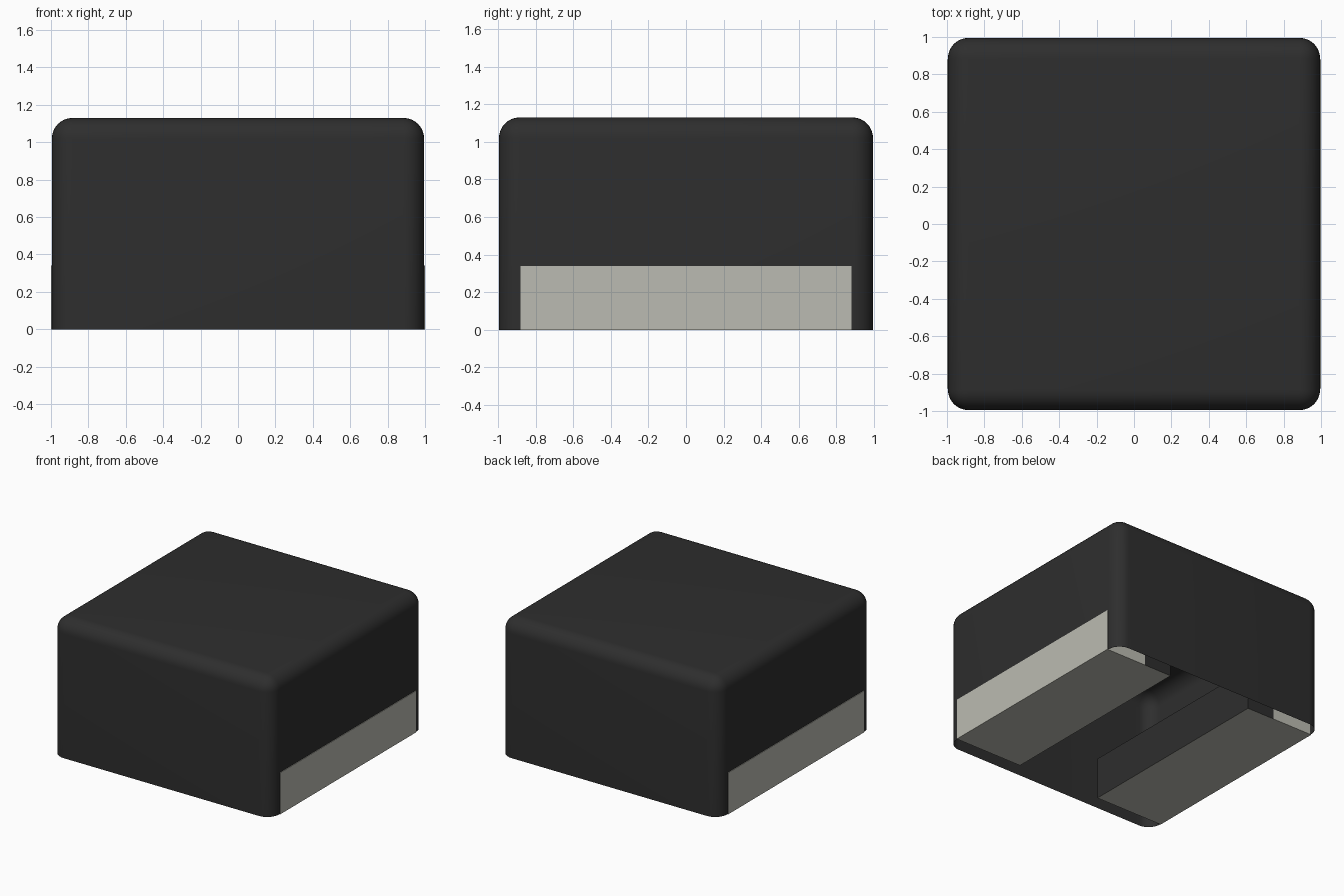
import bpy, bmesh
from mathutils import Matrix, Vector

if "Cube" in bpy.data.objects:
    bpy.data.objects.remove(bpy.data.objects["Cube"], do_unlink=True)


def material(name, rgb):
    m = bpy.data.materials.new(name)
    m.use_nodes = True
    m.diffuse_color = (*rgb, 1)
    m.node_tree.nodes["Principled BSDF"].inputs["Base Color"].default_value = (*rgb, 1)
    return m


DARK = material("charcoal", (0.027, 0.027, 0.027))
LIGHT = material("warm grey", (0.5, 0.5, 0.445))


def box(bm, lo, hi):
    lo, hi = Vector(lo), Vector(hi)
    size = Matrix.Diagonal((*(hi - lo), 1))
    bmesh.ops.create_cube(bm, size=1, matrix=Matrix.Translation((lo + hi) / 2) @ size)


def finish(bm, name, mats):
    mesh = bpy.data.meshes.new(name)
    bm.to_mesh(mesh)
    bm.free()
    for m in mats:
        mesh.materials.append(m)
    obj = bpy.data.objects.new(name, mesh)
    bpy.context.collection.objects.link(obj)
    return obj


def cut(bm, co, no, clear=False):
    bmesh.ops.bisect_plane(bm, geom=bm.verts[:] + bm.edges[:] + bm.faces[:],
                           plane_co=co, plane_no=no, clear_inner=clear)


# Hollow rounded cover: bevelled box cut open at the base
W, H, R = 0.995, 1.13, 0.11
bm = bmesh.new()
box(bm, (-W, -W, -0.4), (W, W, H))
bmesh.ops.bevel(bm, geom=bm.edges[:], offset=R, offset_type='OFFSET',
                segments=8, profile=0.5, affect='EDGES')
cut(bm, (0, 0, 0), (0, 0, 1), clear=True)
cover = finish(bm, "cover", [DARK])
bpy.context.view_layer.objects.active = cover
cover.select_set(True)
bpy.ops.object.shade_smooth_by_angle()
cover.select_set(False)

# Side runners: light outside and underneath, dark towards the middle
IN, SPLIT, OUT = 0.38, 0.63, 1.0
for side, name in ((1, "left_runner"), (-1, "right_runner")):
    bm = bmesh.new()
    xs = sorted((side * IN, side * OUT))
    box(bm, (xs[0], -0.88, 0), (xs[1], 0.88, 0.34))
    cut(bm, (side * SPLIT, 0, 0), (1, 0, 0))
    bm.normal_update()
    for f in bm.faces:
        inner = abs(f.calc_center_median().x) < SPLIT
        f.material_index = 1 if inner and f.normal.z > -0.5 else 0
    finish(bm, name, [LIGHT, DARK])
